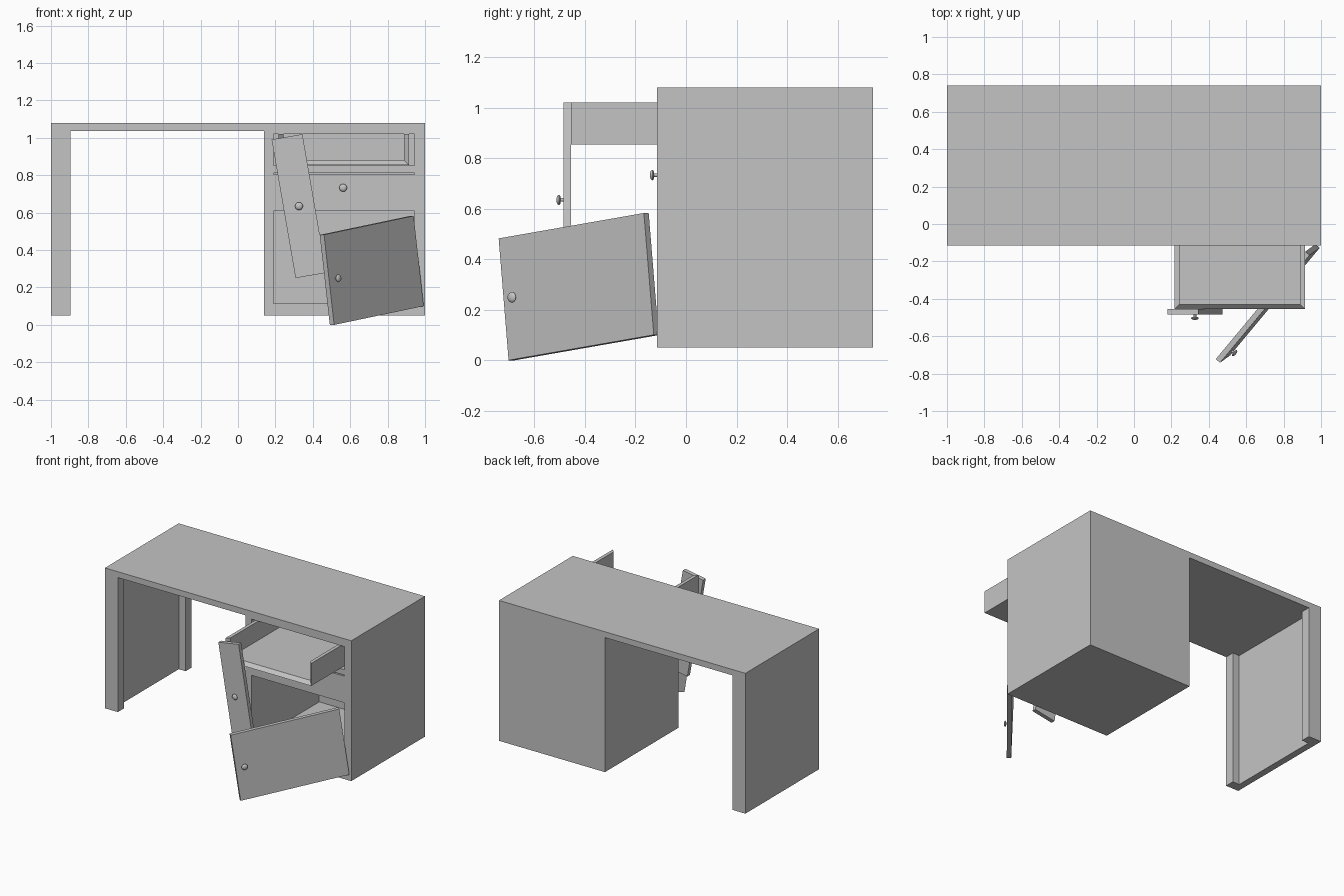
import bpy, bmesh, math
from mathutils import Matrix, Vector

if "Cube" in bpy.data.objects:
    bpy.data.objects.remove(bpy.data.objects["Cube"], do_unlink=True)

grey = bpy.data.materials.new("plain_grey")
grey.use_nodes = True
grey.diffuse_color = (0.55, 0.55, 0.55, 1)
grey.node_tree.nodes["Principled BSDF"].inputs["Base Color"].default_value = grey.diffuse_color


def finish(name, bm):
    bmesh.ops.recalc_face_normals(bm, faces=bm.faces)
    mesh = bpy.data.meshes.new(name)
    bm.to_mesh(mesh)
    bm.free()
    mesh.materials.append(grey)
    obj = bpy.data.objects.new(name, mesh)
    bpy.context.collection.objects.link(obj)
    return obj


def box(name, x, y, z):
    """Box from (min, max) ranges on each axis."""
    bm = bmesh.new()
    bmesh.ops.create_cube(bm, size=1)
    for v in bm.verts:
        v.co = [r[0] if c < 0 else r[1] for c, r in zip(v.co, (x, y, z))]
    return finish(name, bm)


def knob(name, frame):
    """Turned knob; local -y points away from the face it sits on."""
    profile = [(0, 0), (0.007, 0), (0.007, 0.012), (0.017, 0.013),
               (0.021, 0.018), (0.017, 0.024), (0.009, 0.027), (0, 0.028)]
    bm = bmesh.new()
    verts = [bm.verts.new((r, -d, 0)) for r, d in profile]
    edges = [bm.edges.new(pair) for pair in zip(verts, verts[1:])]
    bmesh.ops.spin(bm, geom=verts + edges, cent=(0, 0, 0), axis=(0, 1, 0),
                   angle=math.tau, steps=20)
    bmesh.ops.remove_doubles(bm, verts=bm.verts, dist=0.0005)
    obj = finish(name, bm)
    obj.data.shade_smooth()
    obj.data.set_sharp_from_angle(angle=math.radians(40))
    obj.matrix_world = frame
    return obj


FRONT, BACK = -0.115, 0.74
FLOOR, UNDER, TOP = 0.05, 1.037, 1.08
IN_L, IN_R = 0.19, 0.945
depth = (FRONT, BACK)

# Desk top
box("desk_top", (-1, 1), depth, (UNDER, TOP))

# Leg frame: two posts joined by a recessed panel
box("leg_panel", (-1, -0.95), (FRONT + 0.07, BACK - 0.07), (FLOOR, UNDER))
for label, y in (("front", FRONT), ("back", BACK - 0.07)):
    box(label + "_leg_post", (-1, -0.895), (y, y + 0.07), (FLOOR, UNDER))

# Cabinet carcass
box("cabinet_inner_side", (0.14, IN_L), depth, (FLOOR, UNDER))
box("cabinet_outer_side", (IN_R, 1), depth, (FLOOR, UNDER))
inside = (IN_L, IN_R)
box("cabinet_back", inside, (0.67, BACK), (FLOOR, UNDER))
for name, z in (("cabinet_bottom", (FLOOR, 0.115)), ("cupboard_ceiling", (0.61, 0.645)),
                ("drawer_divider", (0.813, 0.853)), ("top_rail", (1.022, UNDER))):
    box(name, inside, (FRONT, 0.67), z)

# Closed drawer, with a narrow gap above it
box("closed_drawer", inside, (FRONT, 0.6), (0.645, 0.805))
knob("closed_drawer_knob", Matrix.Translation((0.562, FRONT, 0.733)))

# Open drawer tray: U-shaped section with a mitred front rim
x0, x1, z0, z1, wall = 0.217, 0.913, 0.855, 1.02, 0.025
outer = [(x0, z1), (x0, z0), (x1, z0), (x1, z1)]
inner = [(x0 + wall, z1), (x0 + wall, z0 + wall), (x1 - wall, z0 + wall), (x1 - wall, z1)]
bm = bmesh.new()
rims = []
for y, cut in ((-0.455, wall), (0.28, 0)):
    rims.append(([bm.verts.new((x, y, z)) for x, z in outer],
                 [bm.verts.new((x, y + cut, z)) for x, z in inner]))
(fo, fi), (bo, bi) = rims
for i in range(3):
    j = i + 1
    for a, b in ((fo, bo), (fi, bi), (fo, fi), (bo, bi)):
        bm.faces.new((a[i], a[j], b[j], b[i]))
for i in (0, 3):
    bm.faces.new((fo[i], fi[i], bi[i], bo[i]))
finish("open_drawer_tray", bm)
box("open_drawer_back", (x0, x1), (0.28, 0.305), (z0, z1))


def loose_panel(name, size, frame, knob_x):
    """Board centred on its frame, with a knob on its local -y face."""
    w, t, h = (s / 2 for s in size)
    box(name, (-w, w), (-t, t), (-h, h)).matrix_world = frame
    knob(name + "_knob", frame @ Matrix.Translation((knob_x, -t, 0)))


# Drawer front that has come off and hangs on its end
tilt = Matrix.Rotation(math.radians(80.2), 4, "Y")
loose_panel("loose_drawer_front", (0.752, 0.03, 0.167),
            Matrix.Translation((0.326, -0.47, 0.635)) @ tilt, 0)

# Cupboard door swung open and sagging from its hinge
across = Vector((0.634, 0.761, 0.133)).normalized()
outward = across.cross(Vector((-0.107, -0.076, 0.99))).normalized()
up = outward.cross(across)
hang = Matrix((across, -outward, up)).transposed().to_4x4()
loose_panel("cupboard_door", (0.755, 0.03, 0.487),
            Matrix.Translation((0.715, -0.425, 0.291)) @ hang, -0.32)
